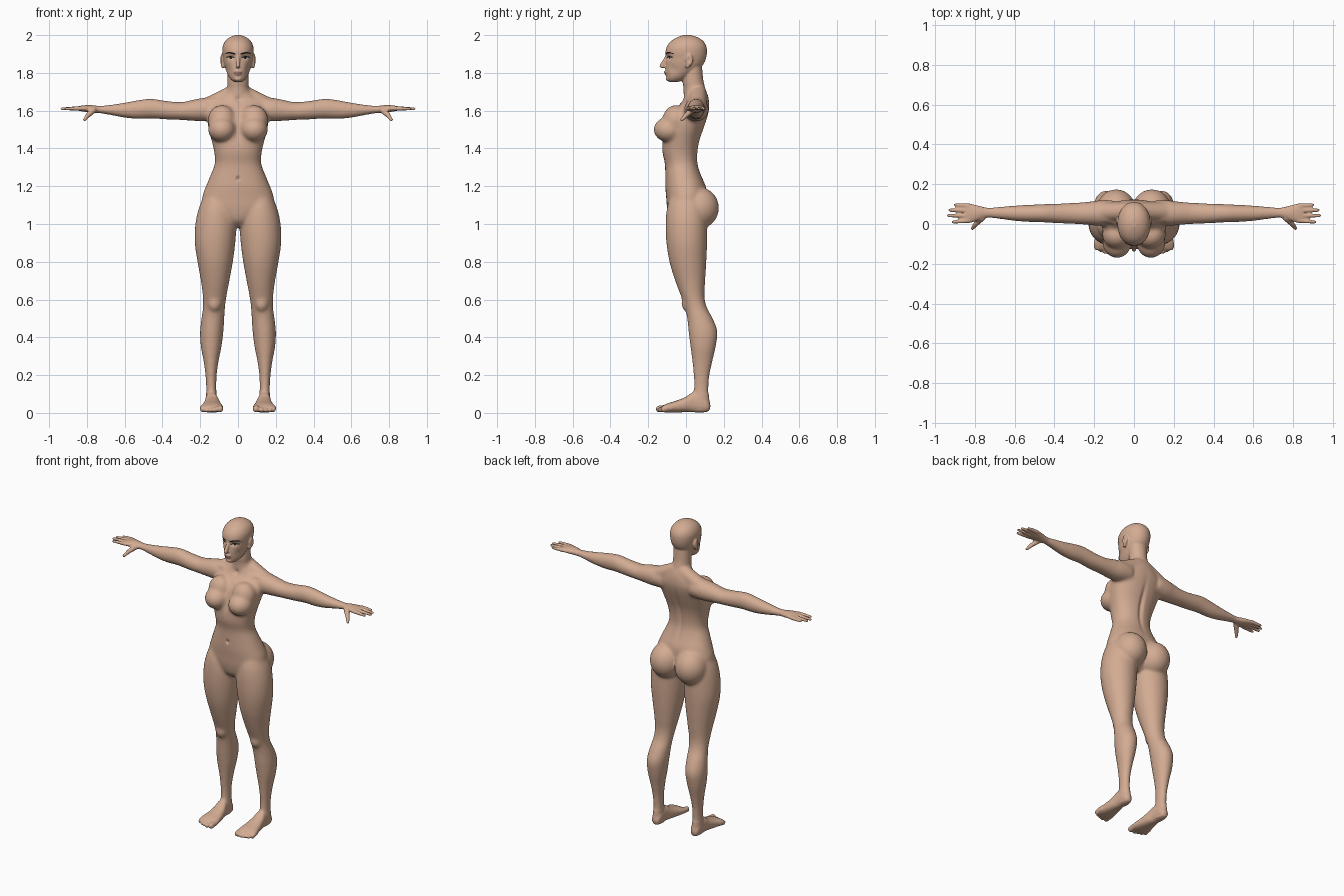
import bpy, bmesh, math
from mathutils import Vector, Matrix
from mathutils.bvhtree import BVHTree


def material(name, rgb):
    m = bpy.data.materials.new(name)
    m.diffuse_color = (*rgb, 1)
    return m


skin = material("skin", (0.65, 0.41, 0.29))
dark = material("brow_black", (0.012, 0.009, 0.008))
lip = material("lip_rose", (0.42, 0.20, 0.15))
white = material("eye_white", (0.55, 0.50, 0.46))

bm = bmesh.new()


def loft(axis, rows, mirror=1, power=1.0, seg=32, sub=5):
    """Closed tube; each row is (position on axis, a0, a1, b0, b1)."""
    rows = [Vector(r) for r in rows]
    fine = []
    for i in range(len(rows) - 1):
        p0, p1, p2, p3 = (rows[max(0, min(len(rows) - 1, i + k))] for k in (-1, 0, 1, 2))
        for j in range(sub):
            t = j / sub
            fine.append(0.5 * (2 * p1 + (p2 - p0) * t + (2 * p0 - 5 * p1 + 4 * p2 - p3) * t * t
                               + (3 * p1 - p0 - 3 * p2 + p3) * t ** 3))
    fine.append(rows[-1])
    rings = []
    for t, a0, a1, b0, b1 in fine:
        ring = []
        for k in range(seg):
            w = 2 * math.pi * k / seg
            c, s = math.cos(w), math.sin(w)
            a = (a0 + a1) / 2 + (a1 - a0) / 2 * math.copysign(abs(c) ** power, c)
            b = (b0 + b1) / 2 + (b1 - b0) / 2 * math.copysign(abs(s) ** power, s)
            x, y, z = {"x": (t, a, b), "y": (a, t, b), "z": (a, b, t)}[axis]
            ring.append(bm.verts.new((x * mirror, y, z)))
        rings.append(ring)
    faces = [bm.faces.new(rings[0]), bm.faces.new(rings[-1][::-1])]
    for r0, r1 in zip(rings, rings[1:]):
        for k in range(seg):
            n = (k + 1) % seg
            faces.append(bm.faces.new((r0[k], r1[k], r1[n], r0[n])))
    bmesh.ops.recalc_face_normals(bm, faces=faces)


def ball(center, radii):
    m = Matrix.Translation(center) @ Matrix.Diagonal((*radii, 1))
    bmesh.ops.create_uvsphere(bm, u_segments=24, v_segments=16, radius=1, matrix=m)


def limb(p, q, r0, r1):
    """Round-ended tapering segment."""
    p, q = Vector(p), Vector(q)
    d = q - p
    m = Matrix.Translation((p + q) / 2) @ d.to_track_quat("Z", "Y").to_matrix().to_4x4()
    bmesh.ops.create_cone(bm, cap_ends=True, segments=16, radius1=r0, radius2=r1,
                          depth=d.length, matrix=m)
    ball(p, (r0,) * 3)
    ball(q, (r1,) * 3)


# Torso: height, half width, front, back
torso = [(.985, .04, -.05, .05), (1.02, .10, -.085, .085), (1.08, .18, -.10, .10),
         (1.14, .19, -.105, .11), (1.2, .17, -.11, .105), (1.26, .145, -.11, .08),
         (1.32, .123, -.112, .062), (1.38, .126, -.125, .062), (1.44, .14, -.125, .072),
         (1.5, .155, -.115, .092), (1.56, .165, -.09, .112), (1.61, .165, -.055, .123),
         (1.65, .13, -.02, .122), (1.68, .088, -.01, .117), (1.71, .06, -.005, .105)]
loft("z", [(z, -w, w, f, b) for z, w, f, b in torso], power=.9)
# Neck
neck = [(1.6, .06, .0, .11), (1.66, .067, -.012, .115), (1.72, .057, -.014, .102),
        (1.76, .055, -.018, .092), (1.83, .055, -.01, .085)]
loft("z", [(z, -w, w, f, b) for z, w, f, b in neck])
# Head
head = [(1.751, .018, -.085, -.045), (1.763, .036, -.1, -.01), (1.785, .052, -.104, .025),
        (1.82, .066, -.108, .07), (1.85, .074, -.107, .095), (1.88, .079, -.105, .107),
        (1.91, .083, -.109, .111), (1.94, .081, -.101, .108), (1.968, .068, -.08, .092),
        (1.988, .045, -.048, .062), (2.0, .015, -.015, .025)]
loft("z", [(z, -w, w, f, b) for z, w, f, b in head], power=.95)
# Nose and mouth
limb((0, -.103, 1.885), (0, -.127, 1.84), .009, .012)
ball((0, -.125, 1.835), (.012, .016, .011))
ball((0, -.104, 1.806), (.022, .012, .008))
ball((0, -.102, 1.795), (.02, .012, .008))
ball((0, -.095, 1.768), (.02, .012, .013))

arm = [(.10, .0, .12, 1.55, 1.665), (.17, -.01, .12, 1.543, 1.669), (.23, -.005, .112, 1.545, 1.66),
       (.3, .0, .107, 1.55, 1.646), (.38, .003, .103, 1.553, 1.652), (.46, .008, .1, 1.558, 1.664),
       (.53, .01, .097, 1.556, 1.656), (.6, .015, .093, 1.562, 1.643), (.68, .025, .087, 1.577, 1.631),
       (.74, .03, .083, 1.587, 1.626), (.78, .018, .092, 1.59, 1.63), (.82, .006, .102, 1.595, 1.628),
       (.85, .006, .102, 1.601, 1.622)]
leg = [(1.14, .04, .185, -.085, .09), (1.08, .02, .209, -.102, .11), (1.0, .008, .226, -.108, .112),
       (.9, .014, .229, -.104, .112), (.8, .027, .215, -.088, .108), (.7, .045, .197, -.058, .102),
       (.62, .06, .187, -.028, .098), (.56, .068, .186, -.006, .11), (.5, .072, .194, .006, .142),
       (.43, .077, .201, .013, .167), (.35, .087, .197, .023, .158), (.27, .103, .182, .033, .14),
       (.19, .113, .172, .04, .124), (.12, .114, .169, .04, .12), (.07, .111, .171, .03, .124),
       (.035, .11, .17, .02, .13), (.008, .115, .163, .03, .122)]
foot = [(.124, .12, .16, .012, .05), (.1, .11, .17, .003, .09), (.04, .106, .173, .003, .11),
        (0, .095, .18, .004, .085), (-.05, .085, .19, .002, .065), (-.10, .077, .202, .002, .05),
        (-.13, .08, .198, .006, .034)]
for s in (1, -1):
    loft("x", arm, s)
    loft("z", leg, s)
    loft("y", foot, s, power=.85)
    # Fingers and thumb
    for y0, y1, tip in ((.092, .096, .898), (.068, .07, .926), (.042, .042, .932), (.017, .01, .91)):
        limb((s * .83, y0, 1.612), (s * tip, y1, 1.61), .0125, .0085)
    limb((s * .765, .03, 1.603), (s * .795, .0, 1.575), .017, .013)
    limb((s * .795, .0, 1.575), (s * .812, -.022, 1.552), .013, .009)
    # Toes
    for x, y, r in ((.096, -.142, .018), (.124, -.144, .0125), (.147, -.138, .012),
                    (.168, -.13, .0115), (.187, -.117, .0115)):
        limb((s * x, y + .04, .025), (s * x, y, r + .003), r, r)
    # Breasts and buttocks
    ball((s * .085, -.09, 1.5), (.074, .082, .068))
    ball((s * .085, -.055, 1.55), (.075, .07, .08))
    ball((s * .09, .07, 1.085), (.1, .105, .11))
    # Shoulder slope, collar bone, knee cap
    limb((s * .03, .065, 1.69), (s * .16, .06, 1.62), .045, .05)
    limb((s * .02, -.012, 1.645), (s * .15, .02, 1.655), .01, .01)
    ball((s * .125, .005, .58), (.035, .03, .045))
    # Ears
    ball((s * .084, .017, 1.868), (.012, .02, .033))
    ball((s * .08, .008, 1.84), (.01, .012, .018))

# Fuse the parts into one skin
mesh = bpy.data.meshes.new("body")
bm.to_mesh(mesh)
bm.free()
body = bpy.data.objects.new("body", mesh)
bpy.context.collection.objects.link(body)
mod = body.modifiers.new("fuse", "REMESH")
mod.mode = "VOXEL"
mod.voxel_size = .005
fused = bpy.data.meshes.new_from_object(body.evaluated_get(bpy.context.evaluated_depsgraph_get()))
body.modifiers.clear()
body.data = fused

bm = bmesh.new()
bm.from_mesh(fused)
# Soften the trunk and limbs strongly, the head, hands and feet lightly
soft = [v for v in bm.verts if abs(v.co.x) < .74 and .1 < v.co.z < 1.735]
for i in range(28):
    bmesh.ops.smooth_vert(bm, verts=soft if i > 2 else bm.verts, factor=.5,
                          use_axis_x=True, use_axis_y=True, use_axis_z=True)
# Sculpted dents: centre, radii, push
dents = [((.036, -.1, 1.882), (.018, .03, .011), (0, .011, 0)),      # eye sockets
         ((.06, -.08, 1.82), (.02, .04, .025), (-.004, .004, 0)),    # cheeks
         ((.095, .015, 1.868), (.006, .01, .016), (-.008, 0, 0)),    # ear hollow
         ((0, .08, 1.42), (.014, .06, .13), (0, -.012, 0)),          # spine
         ((0, -.12, 1.5), (.016, .05, .06), (0, .01, 0)),            # breast bone
         ((0, -.11, 1.24), (.008, .03, .01), (0, .012, 0)),          # navel
         ((0, -.02, 1.66), (.014, .03, .014), (0, .008, 0))]         # throat notch
for v in bm.verts:
    for c, r, push in dents:
        d = sum(((a - b) / k) ** 2 for a, b, k in zip((abs(v.co.x) if c[0] else v.co.x, *v.co.yz), c, r))
        if d < 9:
            g = math.exp(-d)
            side = 1 if v.co.x > 0 else -1
            v.co += Vector((push[0] * side, push[1], push[2])) * g
for f in bm.faces:
    f.smooth = True
surface = BVHTree.FromBMesh(bm)
bm.to_mesh(fused)
bm.free()
fused.materials.clear()
fused.materials.append(skin)


def plate(name, rows, mat, lift=.002, steps=4):
    """Thin painted patch on the face; rows are (x, low z, high z)."""
    pb = bmesh.new()
    cols = []
    for x, lo, hi in rows:
        col = []
        for k in range(steps + 1):
            z = lo + (hi - lo) * k / steps
            hit = surface.ray_cast(Vector((x, -1, z)), Vector((0, 1, 0)))[0]
            col.append(pb.verts.new((x, hit.y - lift, z)))
        cols.append(col)
    for c0, c1 in zip(cols, cols[1:]):
        for k in range(steps):
            pb.faces.new((c0[k], c1[k], c1[k + 1], c0[k + 1])).smooth = True
    bmesh.ops.recalc_face_normals(pb, faces=pb.faces)
    if sum(f.normal.y for f in pb.faces) > 0:
        bmesh.ops.reverse_faces(pb, faces=pb.faces)
    me = bpy.data.meshes.new(name)
    pb.to_mesh(me)
    pb.free()
    me.materials.append(mat)
    bpy.context.collection.objects.link(bpy.data.objects.new(name, me))


# Brows, eyes, lashes and lips
for s, side in ((1, "left"), (-1, "right")):
    plate(side + "_brow", [(s * x, a, b) for x, a, b in (
        (.014, 1.896, 1.903), (.025, 1.898, 1.907), (.04, 1.902, 1.911),
        (.054, 1.904, 1.911), (.068, 1.899, 1.902))], dark)
    plate(side + "_eye", [(s * x, a, b) for x, a, b in (
        (.02, 1.877, 1.879), (.028, 1.874, 1.883), (.038, 1.873, 1.885),
        (.047, 1.875, 1.884), (.055, 1.879, 1.882))], white, .0015)
    plate(side + "_iris", [(s * x, a, b) for x, a, b in (
        (.032, 1.877, 1.882), (.035, 1.874, 1.885), (.041, 1.874, 1.885), (.044, 1.877, 1.882))], dark, .0022)
    plate(side + "_lashes", [(s * x, a, b) for x, a, b in (
        (.018, 1.877, 1.881), (.028, 1.881, 1.887), (.038, 1.882, 1.889),
        (.048, 1.881, 1.888), (.061, 1.879, 1.887))], dark, .003)
plate("lips", [(x, 1.8 - h, 1.8 + h) for x, h in (
    (-.024, .001), (-.014, .007), (-.006, .009), (0, .008), (.006, .009), (.014, .007), (.024, .001))], lip, .001)
